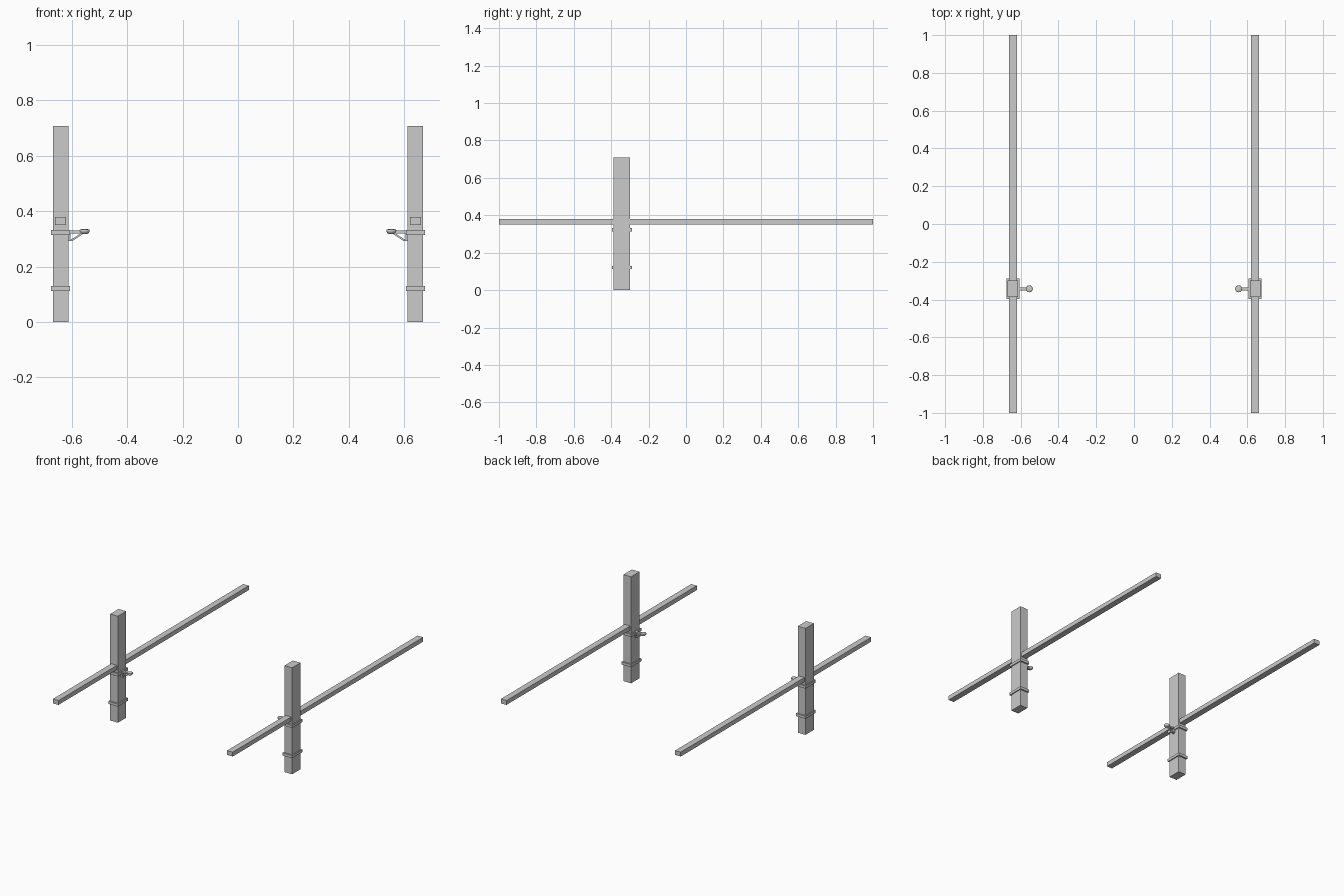
import bpy, bmesh, math
from mathutils import Vector

if "Cube" in bpy.data.objects:
    bpy.data.objects.remove(bpy.data.objects["Cube"])

PX, PY = 0.641, -0.343   # post centre


def add_object(name, bm):
    bmesh.ops.recalc_face_normals(bm, faces=bm.faces)
    me = bpy.data.meshes.new(name)
    bm.to_mesh(me)
    bm.free()
    ob = bpy.data.objects.new(name, me)
    bpy.context.collection.objects.link(ob)
    return ob


def box(name, centre, size):
    bm = bmesh.new()
    bmesh.ops.create_cube(bm, size=1)
    for v in bm.verts:
        v.co = Vector([c + a * s for c, a, s in zip(centre, v.co, size)])
    return add_object(name, bm)


def prism(name, outline, y, width):
    # extrude an x-z outline along y
    bm = bmesh.new()
    f = bm.faces.new([bm.verts.new((x, y - width / 2, z)) for x, z in outline])
    r = bmesh.ops.extrude_face_region(bm, geom=[f])
    verts = [g for g in r["geom"] if isinstance(g, bmesh.types.BMVert)]
    bmesh.ops.translate(bm, vec=(0, width, 0), verts=verts)
    return add_object(name, bm)


def lathe(name, centre, profile, sides=16):
    bm = bmesh.new()
    rings = []
    for r, z in profile:
        rings.append([bm.verts.new((centre[0] + r * math.cos(2 * math.pi * i / sides),
                                    centre[1] + r * math.sin(2 * math.pi * i / sides), z))
                      for i in range(sides)])
    for a, b in zip(rings, rings[1:]):
        for i in range(sides):
            j = (i + 1) % sides
            bm.faces.new((a[i], a[j], b[j], b[i]))
    bm.faces.new(rings[0])
    bm.faces.new(rings[-1])
    ob = add_object(name, bm)
    bpy.ops.object.select_all(action='DESELECT')
    ob.select_set(True)
    bpy.context.view_layer.objects.active = ob
    bpy.ops.object.shade_smooth_by_angle(angle=math.radians(40))
    return ob


for side, s in (("left", -1), ("right", 1)):
    # upright post and long rail
    box(f"{side}_post", (s * PX, PY, 0.354), (0.056, 0.088, 0.708))
    box(f"{side}_rail", (s * PX, 0, 0.365), (0.041, 2.0, 0.029))
    # bands around the post
    for label, z in (("upper", 0.322), ("lower", 0.121)):
        box(f"{side}_{label}_band", (s * PX, PY, z), (0.070, 0.107, 0.018))
    # bracket arm, back plate and diagonal brace
    box(f"{side}_arm", (s * 0.587, PY, 0.325), (0.052, 0.016, 0.010))
    box(f"{side}_back_plate", (s * 0.609, PY, 0.309), (0.008, 0.016, 0.034))
    prism(f"{side}_brace", [(s * 0.609, 0.292), (s * 0.598, 0.292), (s * 0.556, 0.320),
                            (s * 0.566, 0.321), (s * 0.600, 0.299), (s * 0.609, 0.299)],
          PY, 0.010)
    # small rounded dish on the arm tip
    lathe(f"{side}_dish", (s * 0.554, PY),
          [(0.009, 0.317), (0.014, 0.320), (0.018, 0.326), (0.0185, 0.330),
           (0.017, 0.333), (0.010, 0.335)])
